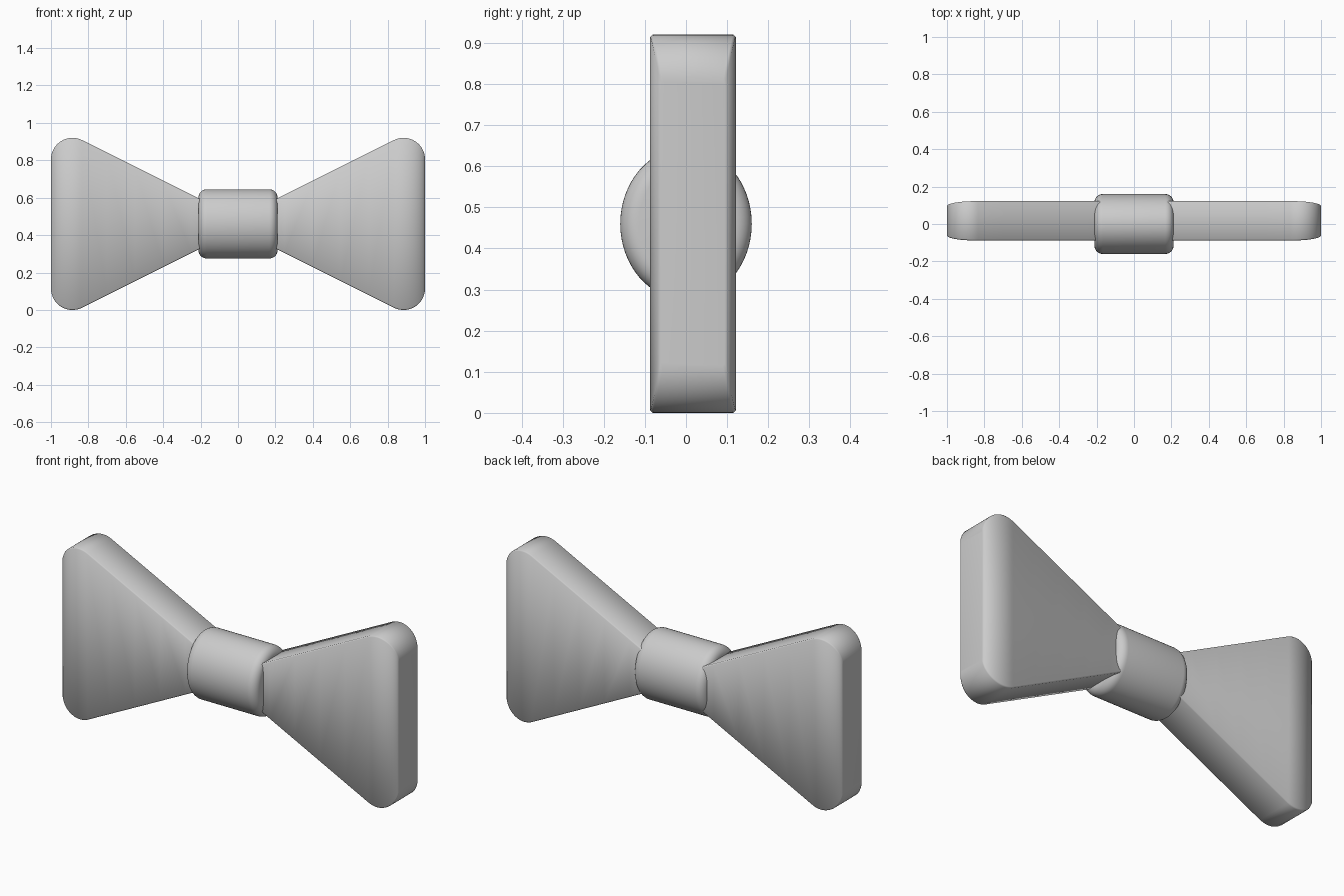
import bpy, bmesh
from math import sin, cos, pi, sqrt, radians

if "Cube" in bpy.data.objects:
    bpy.data.objects.remove(bpy.data.objects["Cube"])

ZC = 0.46  # height of the long axis


def loft(name, rings, angle):
    """Skin a list of equal-length vertex rings and cap both ends."""
    bm = bmesh.new()
    loops = [[bm.verts.new(p) for p in ring] for ring in rings]
    n = len(loops[0])
    for a, b in zip(loops, loops[1:]):
        for i in range(n):
            j = (i + 1) % n
            bm.faces.new((a[i], a[j], b[j], b[i]))
    bm.faces.new(loops[0])
    bm.faces.new(loops[-1])
    bmesh.ops.recalc_face_normals(bm, faces=bm.faces)
    mesh = bpy.data.meshes.new(name)
    bm.to_mesh(mesh)
    bm.free()
    obj = bpy.data.objects.new(name, mesh)
    bpy.context.collection.objects.link(obj)
    bpy.ops.object.select_all(action='DESELECT')
    obj.select_set(True)
    bpy.context.view_layer.objects.active = obj
    bpy.ops.object.shade_smooth_by_angle(angle=radians(angle))
    return obj


def wing_section(x, h, side):
    """Rectangle with tiny chamfers, thinning softly near the outer end."""
    t = max(0.0, (x - 0.85) / 0.15)
    d = 0.027 * (1 - sqrt(max(0.0, 1 - t * t)))
    y0, y1, c = -0.088 + d, 0.122 - d, 0.006
    pts = [(y0, h - c), (y0 + c, h), (y1 - c, h), (y1, h - c)]
    pts += [(y, -z) for y, z in reversed(pts)]
    return [(side * x, y, ZC + z) for y, z in pts]


# Wings: straight flare ending in a rounded corner
R, CX, CH = 0.115, 0.885, 0.345
tangent = radians(116.6)
arc = [tangent * (1 - i / 20) for i in range(21)]
outline = [(CX + R * cos(a), CH + R * sin(a)) for a in arc]
x0, h0 = outline[0]
flare = [(x, h0 - (x0 - x) * 0.5) for x in (0.1, 0.25, 0.4, 0.55, 0.7)]
for name, side in (("right_wing", 1), ("left_wing", -1)):
    loft(name, [wing_section(x, h, side) for x, h in flare + outline], 50)

# Knot: oval barrel along x with rounded rims
F, HALF = 0.045, 0.212
rim = [(HALF - F + F * sin(i * pi / 16), F * (1 - cos(i * pi / 16))) for i in range(9)]
profile = [(-x, d) for x, d in reversed(rim)] + rim
knot_rings = [[(x, (0.16 - d) * cos(k * pi / 32), ZC + (0.185 - d) * sin(k * pi / 32))
               for k in range(64)] for x, d in profile]
loft("centre_knot", knot_rings, 40)
